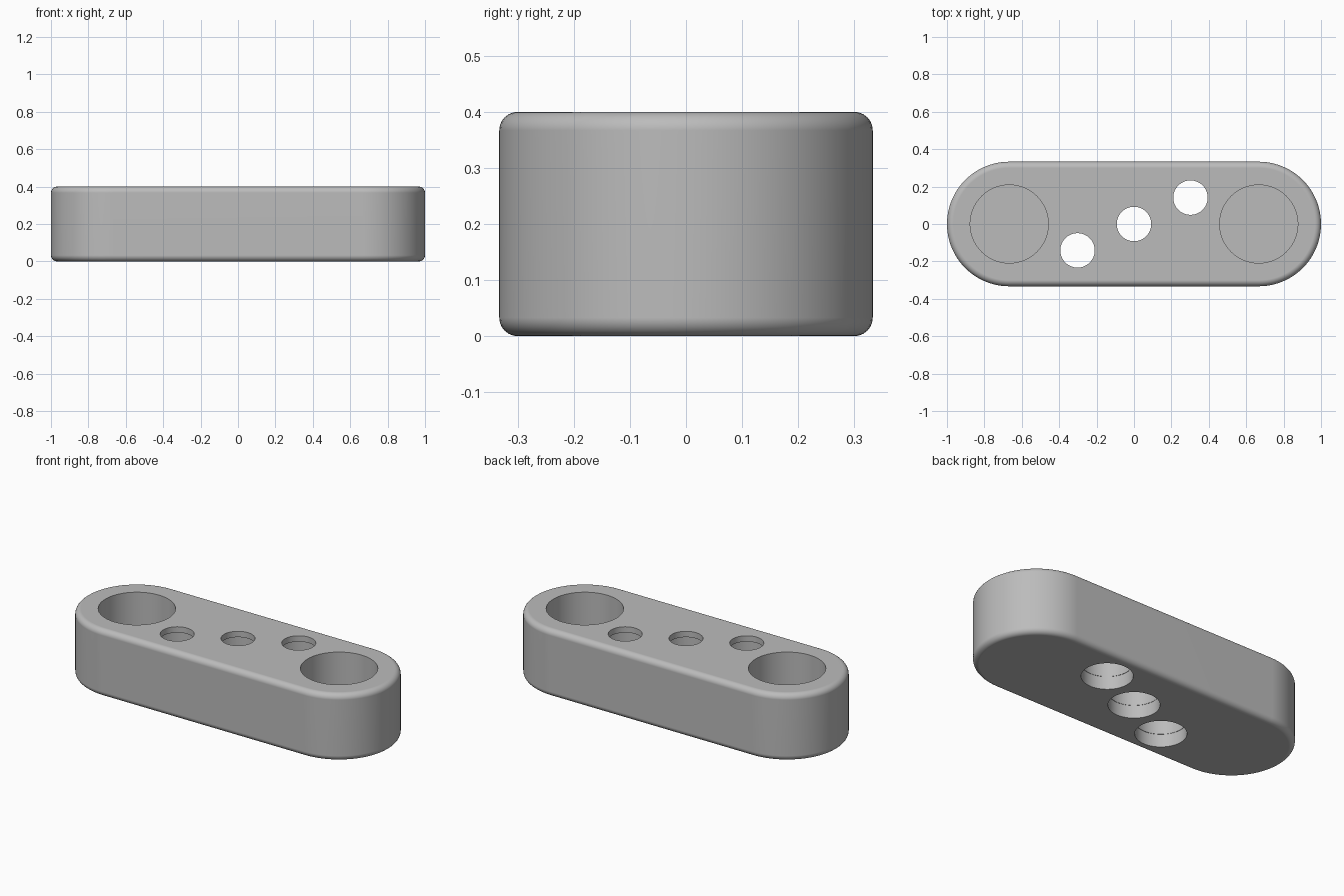
import bpy, bmesh, math

cube = bpy.data.objects.get("Cube")
if cube:
    bpy.data.objects.remove(cube, do_unlink=True)

HEIGHT, RADIUS, END_X = 0.4, 0.333, 0.667

grey = bpy.data.materials.new("mid grey")
grey.use_nodes = True
colour = (0.5, 0.5, 0.5, 1)
grey.diffuse_color = colour
grey.node_tree.nodes["Principled BSDF"].inputs["Base Color"].default_value = colour


def make_object(name, bm):
    bmesh.ops.recalc_face_normals(bm, faces=bm.faces)
    mesh = bpy.data.meshes.new(name)
    bm.to_mesh(mesh)
    bm.free()
    mesh.materials.append(grey)
    ob = bpy.data.objects.new(name, mesh)
    bpy.context.collection.objects.link(ob)
    return ob


def lathe(name, x, y, profile, sides=64):
    """Closed solid of revolution from (radius, z) pairs, bottom to top."""
    bm = bmesh.new()
    rings = []
    for r, z in profile:
        angles = [2 * math.pi * i / sides for i in range(sides)]
        rings.append([bm.verts.new((x + r * math.cos(a), y + r * math.sin(a), z)) for a in angles])
    for low, high in zip(rings, rings[1:]):
        for i in range(sides):
            j = (i + 1) % sides
            bm.faces.new((low[i], low[j], high[j], high[i]))
    bm.faces.new(rings[0])
    bm.faces.new(rings[-1])
    return make_object(name, bm)


# Rounded bar: stadium outline pulled up, with rounded rims
bm = bmesh.new()
outline = []
steps = 48
for side in (1, -1):
    for i in range(steps + 1):
        a = math.pi * (i / steps - 0.5)
        outline.append(bm.verts.new((side * (END_X + RADIUS * math.cos(a)), side * RADIUS * math.sin(a), 0)))
base = bm.faces.new(outline)
pulled = bmesh.ops.extrude_face_region(bm, geom=[base])["geom"]
bmesh.ops.translate(bm, vec=(0, 0, HEIGHT), verts=[v for v in pulled if isinstance(v, bmesh.types.BMVert)])
body = make_object("rounded_bar", bm)
rim = body.modifiers.new("rounded rims", "BEVEL")
rim.width, rim.segments, rim.limit_method = 0.033, 6, "ANGLE"

# Blind end pockets, open at the top
cutters = [lathe("pocket_cutter", x, 0, [(0.209, 0.05), (0.209, 0.5)]) for x in (-END_X, END_X)]

# Through holes: narrow at the top lip, wide and slightly stepped underneath
hole = [(0.137, -0.1), (0.137, 0.076), (0.135, 0.076), (0.135, 0.365), (0.092, 0.365), (0.092, 0.5)]
for k in (-1, 0, 1):
    cutters.append(lathe("screw_hole_cutter", 0.302 * k, 0.141 * k, hole))

for cutter in cutters:
    cutter.hide_render = True
    cut = body.modifiers.new("cut", "BOOLEAN")
    cut.operation, cut.solver, cut.object = "DIFFERENCE", "EXACT", cutter

# Apply the cuts, then drop the cutters
bpy.context.view_layer.update()
result = bpy.data.meshes.new_from_object(body.evaluated_get(bpy.context.evaluated_depsgraph_get()))
body.modifiers.clear()
body.data = result
result.name = "rounded_bar"
result.materials.clear()
result.materials.append(grey)
for face in result.polygons:
    face.material_index = 0
for cutter in cutters:
    bpy.data.objects.remove(cutter, do_unlink=True)

# Smooth shading with crisp hole edges and flat top and bottom
bpy.ops.object.select_all(action="DESELECT")
body.select_set(True)
bpy.context.view_layer.objects.active = body
bpy.ops.object.shade_smooth_by_angle(angle=math.radians(30))
normals = body.modifiers.new("even shading", "WEIGHTED_NORMAL")
normals.keep_sharp = True
